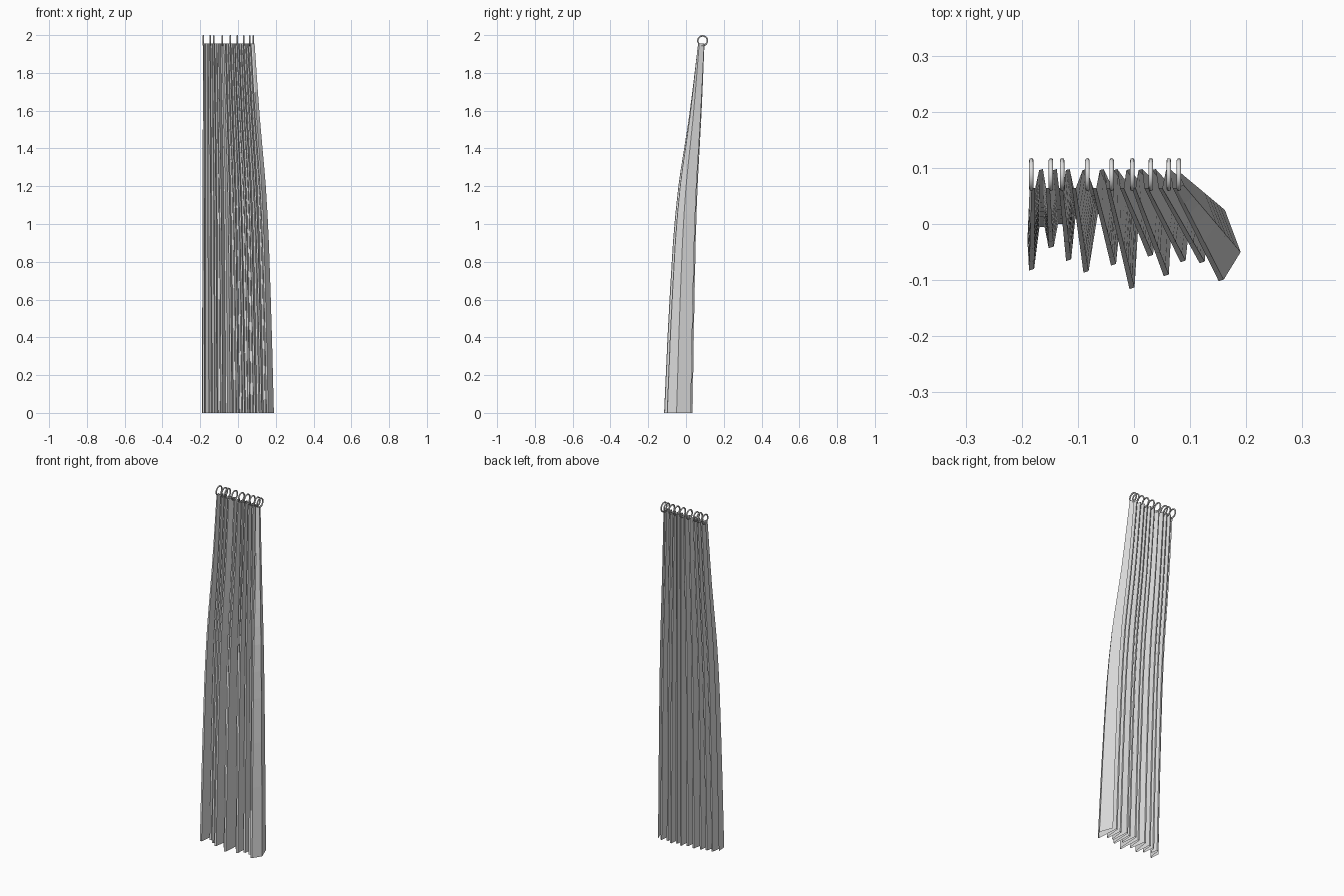
import bpy
import bmesh
import math

cube = bpy.data.objects.get("Cube")
if cube:
    bpy.data.objects.remove(cube, do_unlink=True)

fabric = bpy.data.materials.new("pale_grey")
fabric.use_nodes = True
fabric.diffuse_color = (0.75, 0.75, 0.75, 1)
fabric.node_tree.nodes["Principled BSDF"].inputs["Base Color"].default_value = (0.75, 0.75, 0.75, 1)

# Front crests of the folds along the hem: (x, y), and depth of the valley after each
crests = [(-0.182, -0.083), (-0.147, -0.043), (-0.116, -0.066), (-0.085, -0.087),
          (-0.036, -0.074), (-0.003, -0.116), (0.03, -0.058), (0.058, -0.093),
          (0.088, -0.068), (0.122, -0.07), (0.156, -0.102)]
valleys = [-0.005, 0.0, 0.01, 0.018, 0.015, 0.03, 0.02, 0.035, 0.02, 0.03]

# Spread of the folds at each height: 0 gathered at the top, 1 at the hem
spread = [(0, 1), (0.4, 0.9), (0.65, 0.825), (0.9, 0.74), (1.05, 0.67), (1.2, 0.58),
          (1.3, 0.5), (1.4, 0.41), (1.55, 0.28), (1.7, 0.17), (1.955, 0)]


def gathered_x(x):
    return min(-0.185 + (x + 0.19) * 0.745, 0.088)


# Zigzag section with blunt folds: (hem x, hem y, top y)
section = [(-0.19, -0.03, 0.088)]
for i, (x, y) in enumerate(crests):
    section += [(x - 0.005, y, 0.064), (x + 0.004, y + 0.003, 0.064)]
    if i < len(valleys):
        mid = (x + crests[i + 1][0]) / 2
        section += [(mid - 0.004, valleys[i], 0.096), (mid + 0.005, valleys[i], 0.098)]
section += [(0.19, -0.05, 0.07), (0.162, 0.025, 0.096)]

# Curtain lofted from hem to top
bm = bmesh.new()
rows = []
for z, f in spread:
    rows.append([bm.verts.new((gathered_x(x) * (1 - f) + x * f,
                               top * (1 - f) + y * f, z))
                 for x, y, top in section])
for low, high in zip(rows, rows[1:]):
    for j in range(len(section) - 1):
        bm.faces.new((low[j], low[j + 1], high[j + 1], high[j]))
mesh = bpy.data.meshes.new("curtain")
bm.to_mesh(mesh)
bm.free()
mesh.materials.append(fabric)
curtain = bpy.data.objects.new("curtain", mesh)
bpy.context.collection.objects.link(curtain)

# Hanging rings
for n, x in enumerate([-0.183, -0.148, -0.128, -0.083, -0.04, -0.003, 0.03, 0.062, 0.08]):
    bpy.ops.mesh.primitive_torus_add(
        major_segments=20, minor_segments=8, major_radius=0.0255, minor_radius=0.004,
        location=(x, 0.088, 1.9705), rotation=(0, math.pi / 2, 0))
    ring = bpy.context.object
    ring.name = f"hanging_ring_{n + 1}"
    ring.data.materials.append(fabric)
    bpy.ops.object.shade_smooth_by_angle(angle=math.radians(60))
